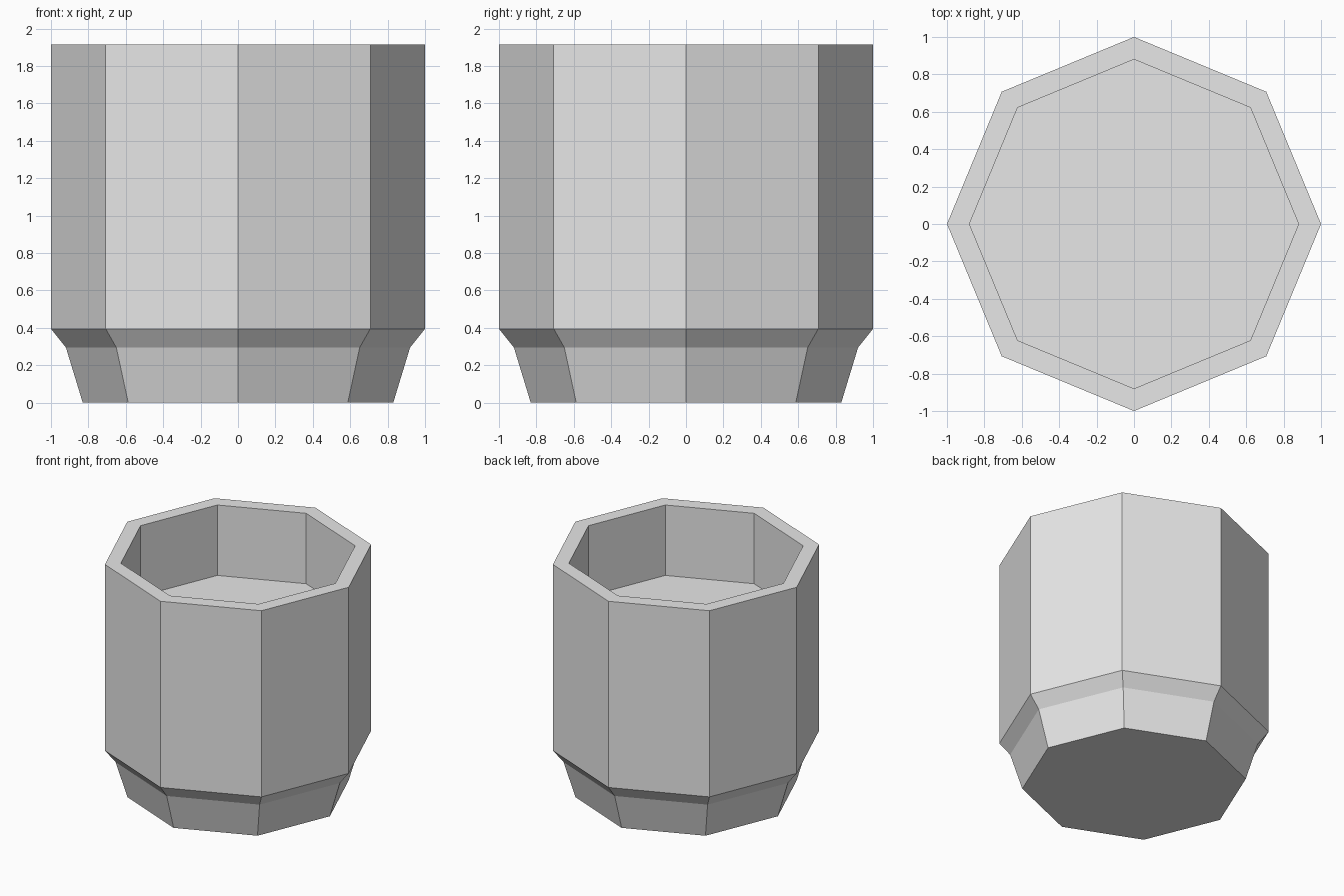
import bpy
import bmesh
from math import cos, sin, tau

SIDES = 8

cube = bpy.data.objects.get("Cube")
if cube:
    bpy.data.objects.remove(cube, do_unlink=True)

# Plain grey material
grey = bpy.data.materials.new("light_grey")
grey.use_nodes = True
colour = (0.8, 0.8, 0.8, 1)
grey.diffuse_color = colour
grey.node_tree.nodes["Principled BSDF"].inputs["Base Color"].default_value = colour


def lathe(name, profile, material):
    """Spin a (radius, height) profile into a flat-sided solid, capped at both ends."""
    bm = bmesh.new()
    rings = [[bm.verts.new((r * cos(tau * i / SIDES), r * sin(tau * i / SIDES), z))
              for i in range(SIDES)] for r, z in profile]
    for low, high in zip(rings, rings[1:]):
        for i in range(SIDES):
            j = (i + 1) % SIDES
            bm.faces.new((low[i], low[j], high[j], high[i]))
    bm.faces.new(rings[0][::-1])
    bm.faces.new(rings[-1])
    mesh = bpy.data.meshes.new(name)
    bm.to_mesh(mesh)
    bm.free()
    mesh.materials.append(material)
    obj = bpy.data.objects.new(name, mesh)
    bpy.context.collection.objects.link(obj)
    return obj


# Octagonal pot: tapered foot, chamfer, straight wall, rim, recessed floor
lathe("pot", [(0.83, 0), (0.92, 0.295), (1, 0.395), (1, 1.915),
              (0.88, 1.915), (0.88, 1.34)], grey)
